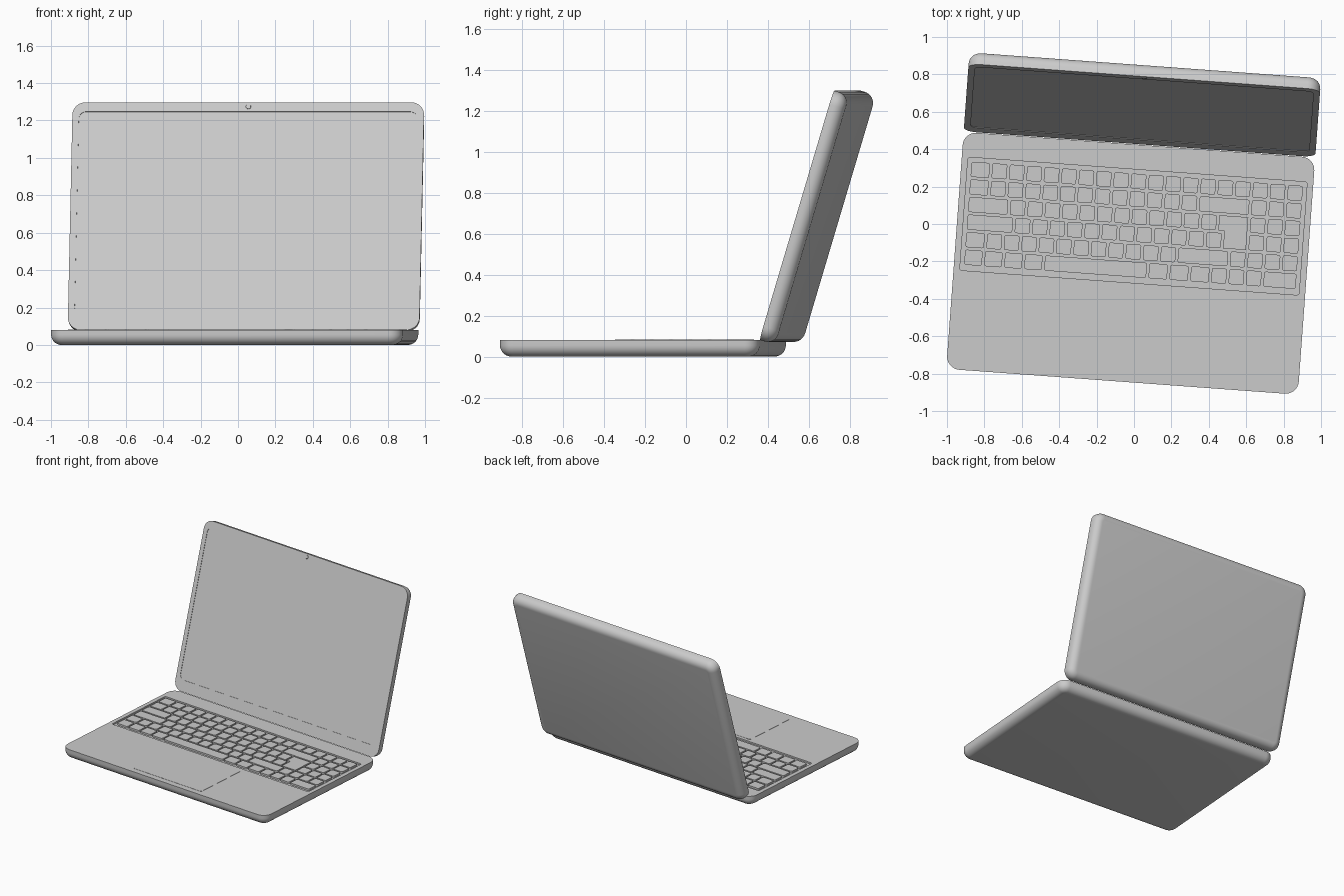
import bpy, bmesh
from math import radians, sin, cos, pi
from mathutils import Matrix

if "Cube" in bpy.data.objects:
    bpy.data.objects.remove(bpy.data.objects["Cube"])

W, D, T, R, B = 1.885, 1.27, 0.08, 0.07, 0.055   # width, depth, thickness, corner, edge round
PLACE = Matrix.Translation((-0.0175, -0.21, T)) @ Matrix.Rotation(radians(-4.2), 4, 'Z')
LID = (PLACE @ Matrix.Translation((0, 0.638, 0)) @ Matrix.Rotation(radians(73.4), 4, 'X')
       @ Matrix.Translation((0, D / 2, 0)))


def rounded(x0, x1, y0, y1, r, seg=8):
    """Outline of a rounded rectangle, counter-clockwise."""
    pts = []
    for k, (x, y) in enumerate([(x1 - r, y1 - r), (x0 + r, y1 - r), (x0 + r, y0 + r), (x1 - r, y0 + r)]):
        for i in range(seg + 1):
            a = (k + i / seg) * pi / 2
            pts.append((x + r * cos(a), y + r * sin(a)))
    return pts


def loft(bm, rings):
    """Skin a stack of (outline, z) rings and cap both ends."""
    loops = [[bm.verts.new((x, y, z)) for x, y in pts] for pts, z in rings]
    n = len(loops[0])
    for a, b in zip(loops, loops[1:]):
        for i in range(n):
            j = (i + 1) % n
            bm.faces.new((a[i], a[j], b[j], b[i]))
    bm.faces.new(loops[0][::-1])
    bm.faces.new(loops[-1])


def finish(name, bm, matrix):
    bmesh.ops.recalc_face_normals(bm, faces=bm.faces)
    me = bpy.data.meshes.new(name)
    bm.to_mesh(me)
    bm.free()
    ob = bpy.data.objects.new(name, me)
    bpy.context.collection.objects.link(ob)
    ob.matrix_world = matrix
    bpy.ops.object.select_all(action='DESELECT')
    ob.select_set(True)
    bpy.context.view_layer.objects.active = ob
    bpy.ops.object.shade_smooth_by_angle(angle=radians(35))
    return ob


def shell(name, thick, recess, depth, matrix):
    """Slab with a rounded underside and a shallow recess in its flat top."""
    bm = bmesh.new()
    rings = []
    for i in range(9):
        a = i / 8 * pi / 2
        s = B * (1 - sin(a))
        rings.append((rounded(-W/2 + s, W/2 - s, -D/2 + s, D/2 - s, R - s), -thick + B * (1 - cos(a))))
    rings += [(rounded(-W/2, W/2, -D/2, D/2, R), 0), (rounded(*recess), 0), (rounded(*recess), -depth)]
    loft(bm, rings)
    return finish(name, bm, matrix)


# Base with keyboard well, lid with sunken screen
KX, WELL = 0.895, 0.012
shell("base", T, (-0.909, 0.909, -0.104, 0.502, 0.012), WELL, PLACE)
shell("lid", 0.077, (-W/2 + 0.035, W/2 - 0.035, -D/2 + 0.085, D/2 - 0.052, 0.04), 0.003, LID)

# Keys: row widths listed from the right-hand end, negative = space left for the enter key
P, GAP, ROW0, ROWP = 0.0932, 0.013, 0.439, 0.0942
ROWS = [
    [1] * 18 + [1.2],
    [1, 1, 1, 3] + [1] * 12 + [1.2],
    [1, 1, 1, -1.8] + [1] * 12 + [2.4],
    [1, 1, 1, -1.45] + [1] * 12 + [2.75],
    [1, 1, 1, 1, 3] + [1] * 11 + [1.2],
    [2, 1, 1, 1, 1.2, 1.2, 1.2, 6] + [1.15] * 4,
]
g, h = GAP / 2, ROWP / 2 - GAP / 2
bm = bmesh.new()
for r, row in enumerate(ROWS):
    x, y = KX, ROW0 - r * ROWP
    for w in row:
        if w > 0:
            key = rounded(x - w * P + g, x - g, y - h, y + h, 0.01, 3)
            loft(bm, [(key, -WELL), (key, 0.002)])
        x -= abs(w) * P
# Stepped enter key over two rows
x, top, low = KX - 3 * P, ROW0 - 2 * ROWP, ROW0 - 3 * ROWP
enter = [(x - g, low - h), (x - g, top + h), (x - 1.8 * P + g, top + h), (x - 1.8 * P + g, top - h),
         (x - 1.45 * P + g, top - h), (x - 1.45 * P + g, low - h)]
loft(bm, [(enter, -WELL), (enter, 0.002)])
finish("keys", bm, PLACE)

# Trackpad
bm = bmesh.new()
pad = rounded(-0.315, 0.315, -0.59, -0.13, 0.015, 4)
loft(bm, [(pad, -0.004), (pad, 0.0015)])
finish("trackpad", bm, PLACE)

# Webcam lens in the top bezel
bm = bmesh.new()
bmesh.ops.create_cone(bm, cap_ends=True, segments=24, radius1=0.015, radius2=0.013, depth=0.006,
                      matrix=Matrix.Translation((0, D / 2 - 0.024, 0)))
finish("webcam", bm, LID)
